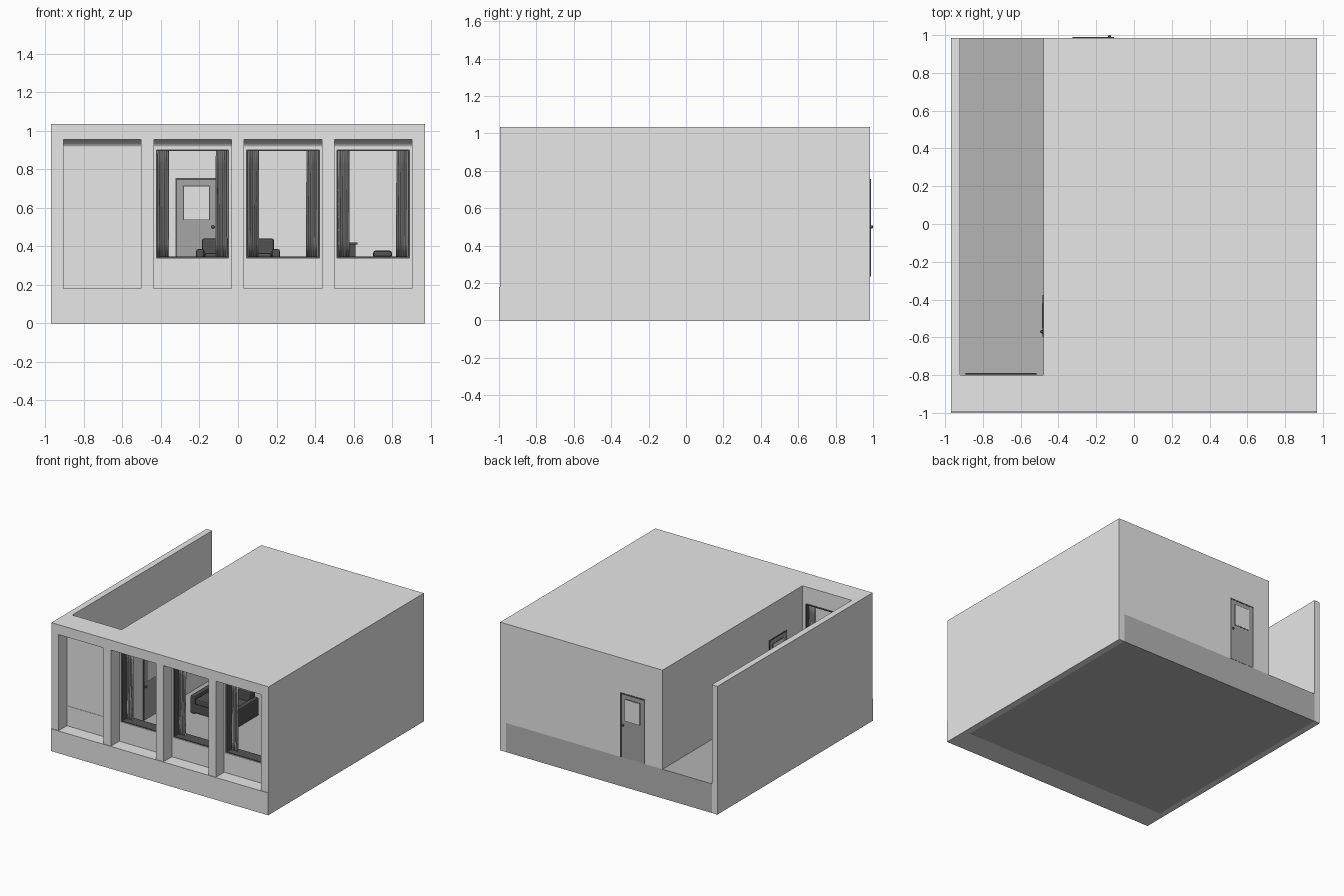
import bpy, bmesh, math
from mathutils import Vector

if "Cube" in bpy.data.objects:
    bpy.data.objects.remove(bpy.data.objects["Cube"])


def mat(name, r, g=None, b=None):
    m = bpy.data.materials.new(name)
    m.diffuse_color = (r, g or r, b or r, 1)
    m.use_nodes = True
    m.node_tree.nodes["Principled BSDF"].inputs["Base Color"].default_value = m.diffuse_color
    return m


WALL = mat("light plaster", 0.8)
FLOOR = mat("mid grey floor", 0.46)
DOOR = mat("door grey", 0.38)
DARK = mat("dark frame", 0.09)
GLASS = mat("pale glass", 0.9)
CURTAIN = mat("curtain cloth", 0.7)
FURN = mat("dark upholstery", 0.085)


def finish(bm, name, material, smooth=False):
    bmesh.ops.recalc_face_normals(bm, faces=bm.faces)
    me = bpy.data.meshes.new(name)
    bm.to_mesh(me)
    bm.free()
    me.materials.append(material)
    for p in me.polygons:
        p.use_smooth = smooth
    ob = bpy.data.objects.new(name, me)
    bpy.context.collection.objects.link(ob)
    return ob


def box(name, x, y, z, material, bevel=0):
    bm = bmesh.new()
    bmesh.ops.create_cube(bm, size=1)
    lo = Vector((min(x), min(y), min(z)))
    hi = Vector((max(x), max(y), max(z)))
    for v in bm.verts:
        v.co = Vector([lo[i] + (v.co[i] + 0.5) * (hi[i] - lo[i]) for i in range(3)])
    if bevel:
        bmesh.ops.bevel(bm, geom=bm.edges[:], offset=bevel, segments=2, affect='EDGES', profile=0.5)
    return finish(bm, name, material)


def extrude_x(name, pts, x0, x1, material):
    bm = bmesh.new()
    f = bm.faces.new([bm.verts.new((x0, y, z)) for y, z in pts])
    r = bmesh.ops.extrude_face_region(bm, geom=[f])
    for v in r['geom']:
        if isinstance(v, bmesh.types.BMVert):
            v.co.x = x1
    return finish(bm, name, material)


def curtain(name, x0, x1, y0, z0, z1):
    # pleated sheet, folds drift a little towards the hem
    bm = bmesh.new()
    nx, nz = 40, 8
    rows = []
    for j in range(nz + 1):
        t = j / nz
        rows.append([bm.verts.new((x0 + (x1 - x0) * i / nx,
                                   y0 + 0.013 * math.sin(i / nx * 10 * math.pi + 0.8 * t)
                                   + 0.004 * math.sin(i * 0.9 + 2 * t),
                                   z0 + (z1 - z0) * t)) for i in range(nx + 1)])
    for j in range(nz):
        for i in range(nx):
            bm.faces.new((rows[j][i], rows[j][i + 1], rows[j + 1][i + 1], rows[j + 1][i]))
    ob = finish(bm, name, CURTAIN, True)
    ob.modifiers.new("thickness", 'SOLIDIFY').thickness = 0.003


# floor slab and outer shell
box("floor_slab", (-0.92, 0.92), (-0.8, 0.985), (0, 0.235), FLOOR)
box("left_wall", (-0.97, -0.92), (-0.8, 0.985), (0, 1.035), WALL)
box("right_wall", (0.92, 0.97), (-0.8, 0.985), (0, 1.035), WALL)
box("back_wall", (-0.48, 0.92), (0.935, 0.985), (0.235, 0.99), WALL)
box("passage_wall", (-0.48, -0.43), (-0.8, 0.935), (0.235, 0.99), WALL)
box("roof", (-0.48, 0.92), (-0.8, 0.985), (0.99, 1.035), WALL)

# front wall: plinth, header and pillars
FRONT, MID, BACK = -0.995, -0.89, -0.8
bays = [(-0.905, -0.503), (-0.437, -0.035), (0.032, 0.435), (0.5, 0.902)]
box("front_plinth", (-0.97, 0.97), (-1, BACK), (0, 0.18), WALL)
box("front_header", (-0.97, 0.97), (FRONT, BACK), (0.955, 1.035), WALL)
edges = [-0.97] + [e for b in bays for e in b] + [0.97]
for i in range(0, len(edges), 2):
    box(f"front_pillar_{i // 2}", edges[i:i + 2], (FRONT, BACK), (0.18, 0.955), WALL)

# window bays: apron, head, jambs, curved soffit, dark lining, curtains
for n, (a, b) in enumerate(bays):
    oa, ob = a + 0.013, b - 0.013
    box(f"window_apron_{n}", (a, b), (MID, BACK), (0.18, 0.34), WALL)
    box(f"window_head_{n}", (a, b), (MID, BACK), (0.9, 0.955), WALL)
    box(f"window_jamb_left_{n}", (a, oa), (MID, BACK), (0.34, 0.9), WALL)
    box(f"window_jamb_right_{n}", (ob, b), (MID, BACK), (0.34, 0.9), WALL)
    arc = [(FRONT + (MID - FRONT) * math.cos(t * math.pi / 20),
            0.915 + 0.04 * math.sin(t * math.pi / 20)) for t in range(11)]
    extrude_x(f"curved_soffit_{n}", arc + [(MID, 0.955)], a, b, WALL)
    t, ly = 0.006, (MID + 0.008, BACK + 0.01)
    box(f"lining_left_{n}", (oa, oa + t), ly, (0.34, 0.9), DARK)
    box(f"lining_right_{n}", (ob - t, ob), ly, (0.34, 0.9), DARK)
    box(f"lining_sill_{n}", (oa, ob), ly, (0.34, 0.34 + t), DARK)
    box(f"lining_top_{n}", (oa, ob), ly, (0.9 - t, 0.9), DARK)
    curtain(f"curtain_left_{n}", oa + 0.01, oa + 0.065, -0.825, 0.347, 0.893)
    curtain(f"curtain_right_{n}", ob - 0.065, ob - 0.01, -0.825, 0.347, 0.893)
# closed panel in the passage bay
box("closed_window_panel", (bays[0][0] + 0.013, bays[0][1] - 0.013), (MID + 0.003, MID + 0.008),
    (0.34, 0.9), WALL)


# doors: u runs across the door, d points out of the wall
def door(name, place):
    def part(label, u, d, z, m):
        p, q = place(u[0], d[0]), place(u[1], d[1])
        box(f"{name}_{label}", (p[0], q[0]), (p[1], q[1]), z, m)
    w, back = 0.11, -0.055
    part("frame_left", (-w, -w + 0.009), (back, 0.005), (0.236, 0.755), DARK)
    part("frame_right", (w - 0.009, w), (back, 0.005), (0.236, 0.755), DARK)
    part("frame_top", (-w, w), (back, 0.005), (0.745, 0.755), DARK)
    part("leaf", (-w + 0.009, w - 0.009), (back + 0.001, 0.003), (0.236, 0.745), DOOR)
    part("glass_rim", (-0.07, 0.07), (back - 0.001, 0.0045), (0.535, 0.715), DARK)
    part("glass", (-0.065, 0.065), (back - 0.002, 0.006), (0.54, 0.71), GLASS)
    for side, d in (("outer", 0.008), ("inner", -0.058)):
        bm = bmesh.new()
        bmesh.ops.create_uvsphere(bm, u_segments=12, v_segments=8, radius=0.009)
        x, y = place(0.085, d)
        for v in bm.verts:
            v.co += Vector((x, y, 0.5))
        finish(bm, f"{name}_knob_{side}", DARK, True)


door("back_door", lambda u, d: (-0.215 + u, 0.984 + d))
door("passage_door", lambda u, d: (-0.48 - d, -0.485 - u))

# sofa
box("sofa_base", (-0.21, 0.21), (-0.3, -0.04), (0.25, 0.32), FURN, 0.008)
for s in (-1, 1):
    box("sofa_arm", (s * 0.175, s * 0.217), (-0.3, -0.04), (0.24, 0.385), FURN, 0.01)
    box("sofa_seat_cushion", (s * 0.002, s * 0.173), (-0.3, -0.1), (0.32, 0.365), FURN, 0.01)
    box("sofa_back_cushion", (s * 0.001, s * 0.187), (-0.11, -0.04), (0.32, 0.44), FURN, 0.01)

# side table and low bed
box("side_table_top", (0.565, 0.62), (0.55, 0.75), (0.41, 0.42), FURN)
box("side_table_body", (0.575, 0.61), (0.56, 0.74), (0.235, 0.41), FURN)
box("bed_base", (0.64, 0.88), (0.3, 0.9), (0.235, 0.345), FURN, 0.01)
box("bed_pillow", (0.7, 0.8), (0.76, 0.88), (0.34, 0.378), FURN, 0.015)
